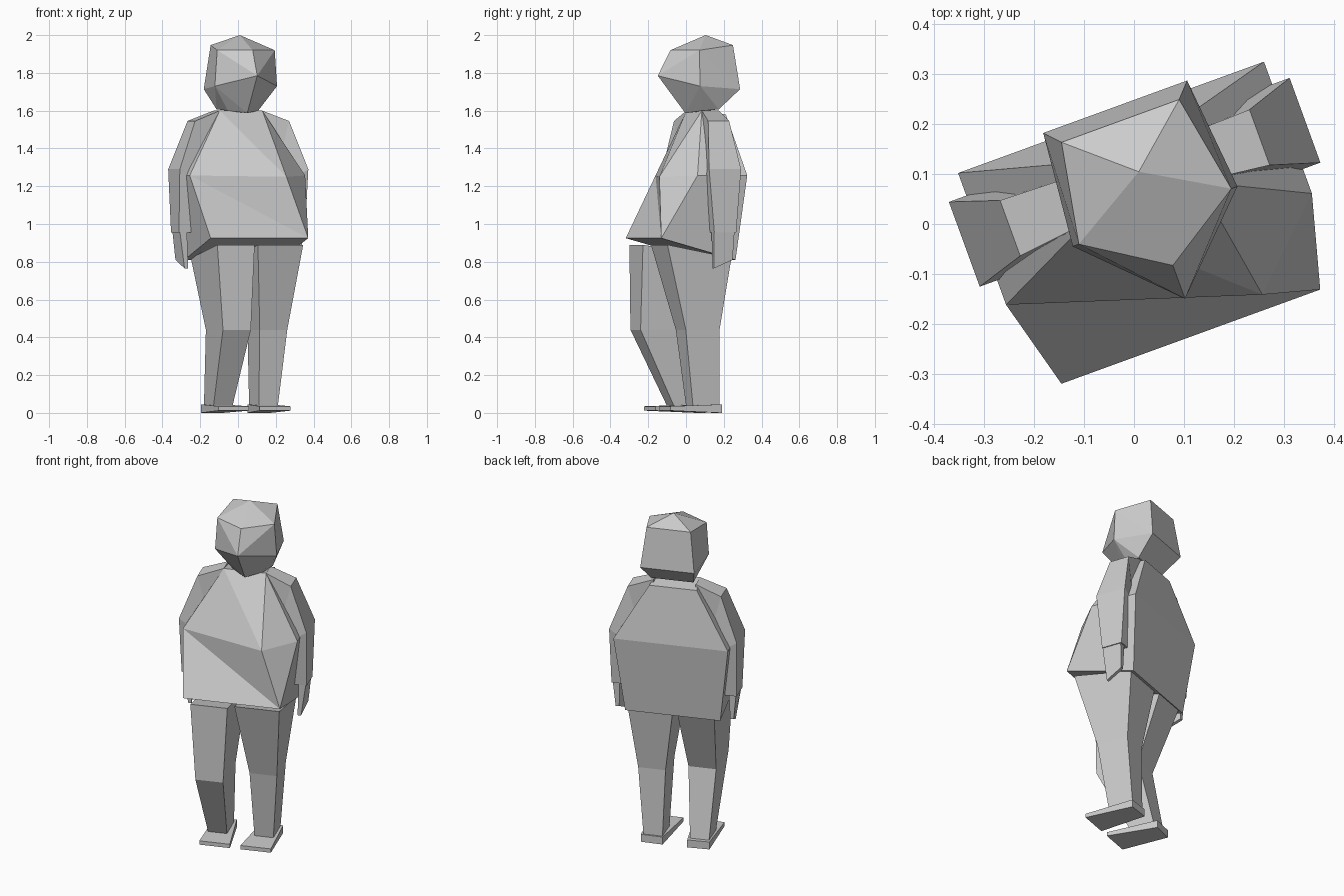
import bpy, bmesh
from math import radians

cube = bpy.data.objects.get("Cube")
if cube:
    bpy.data.objects.remove(cube)

grey = bpy.data.materials.new("plain grey")
grey.use_nodes = True
tint = (0.6, 0.6, 0.6, 1)
grey.diffuse_color = tint
grey.node_tree.nodes["Principled BSDF"].inputs["Base Color"].default_value = tint


def finish(name, bm):
    """Turn a bmesh into a flat-shaded part of the turned figure."""
    bmesh.ops.recalc_face_normals(bm, faces=bm.faces)
    mesh = bpy.data.meshes.new(name)
    bm.to_mesh(mesh)
    bm.free()
    mesh.materials.append(grey)
    obj = bpy.data.objects.new(name, mesh)
    obj.location = (0.028, 0.01, 0)
    obj.rotation_euler.z = radians(20)
    bpy.context.collection.objects.link(obj)


def hull(name, points):
    bm = bmesh.new()
    for p in points:
        bm.verts.new(p)
    bmesh.ops.convex_hull(bm, input=bm.verts)
    finish(name, bm)


def loft(name, rings):
    """Skin four-cornered rings and close both ends."""
    bm = bmesh.new()
    loops = [[bm.verts.new(p) for p in ring] for ring in rings]
    for a, b in zip(loops, loops[1:]):
        for i in range(4):
            j = (i + 1) % 4
            bm.faces.new((a[i], a[j], b[j], b[i]))
    bm.faces.new(loops[0])
    bm.faces.new(loops[-1])
    finish(name, bm)


def pair(x, y, z):
    return [(-x, y, z), (x, y, z)]


def rect(x, y, wide, deep, z, drop=0):
    return [(x, y, z), (x + wide, y, z),
            (x + wide, y + deep, z - drop), (x, y + deep, z - drop)]


# Head: faceted skull with a pointed face and a narrow chin
skull = [(0, 0.095, 2), (0, -0.104, 1.92), (0, -0.175, 1.785), (0, -0.02, 1.587)]
for spot in ((0.125, 0.203, 1.947), (0.162, 0, 1.92), (0.153, 0.233, 1.714),
             (0.175, 0, 1.73), (0.085, 0.045, 1.6), (0.12, 0.125, 1.607)):
    skull += pair(*spot)
hull("head", [(x + 0.015, y, z) for x, y, z in skull])

# Shirt: named corners, right side (r) and left side (l)
bm = bmesh.new()
corner = {}
for key, spot in {"neck": (0.12, 0.035, 1.6), "nape": (0.135, 0.165, 1.58),
                  "chest": (0.325, -0.064, 1.257), "back": (0.325, 0.216, 1.257),
                  "hem": (0.275, -0.25, 0.925), "tail": (0.27, 0.17, 0.81)}.items():
    for side, p in zip("rl", pair(*spot)):
        corner[key + "_" + side] = bm.verts.new(p)
corner["belly"] = bm.verts.new((0.163, -0.22, 1.25))
for names in ("neck_r neck_l belly", "neck_r belly chest_r", "chest_r belly hem_l",
              "chest_r hem_l hem_r", "neck_l chest_l belly", "belly chest_l hem_l",
              "neck_r chest_r back_r nape_r", "chest_r hem_r tail_r back_r",
              "neck_l nape_l back_l chest_l", "chest_l back_l tail_l hem_l",
              "nape_r back_r nape_l", "nape_l back_r back_l",
              "back_r tail_r back_l", "back_l tail_r tail_l",
              "hem_r hem_l tail_l tail_r", "neck_r nape_r nape_l neck_l"):
    bm.faces.new([corner[n] for n in names.split()])
finish("shirt", bm)

# Arms, hands and feet are the same on both sides
for side, s in (("right", -1), ("left", 1)):

    def band(inner, outer, front, back, z_in, z_out):
        return [(s * inner, front, z_in), (s * outer, front, z_out),
                (s * outer, back, z_out), (s * inner, back, z_in)]

    loft(side + "_arm", [
        band(0.1, 0.12, 0.035, 0.132, 1.45, 1.6),
        band(0.2, 0.265, 0.018, 0.136, 1.3, 1.545),
        band(0.27, 0.362, -0.012, 0.168, 1.23, 1.29),
        band(0.285, 0.355, 0.02, 0.143, 0.955, 0.955)])
    loft(side + "_hand", [
        band(0.31, 0.35, 0.02, 0.135, 0.96, 0.96),
        [(s * 0.3, 0.03, 0.765), (s * 0.32, 0.03, 0.765),
         (s * 0.335, 0.13, 0.81), (s * 0.315, 0.13, 0.81)]])
    sole = [(0.03, -0.172), (0.203, -0.172), (0.195, 0.12), (0.07, 0.125)]
    loft(side + "_foot", [
        [(s * x, y, 0.012 if y < 0 else 0) for x, y in sole],
        [(s * x, y, 0.035 if y < 0 else 0.045) for x, y in sole]])

# Legs: hip, knee and ankle sections in mid stride
loft("right_leg", [rect(-0.235, -0.244, 0.21, 0.41, 0.89, 0.07),
                   rect(-0.205, -0.249, 0.157, 0.265, 0.44),
                   rect(-0.186, -0.049, 0.107, 0.147, 0.035)])
loft("left_leg", [rect(0.006, -0.21, 0.255, 0.36, 0.89, 0.07),
                  rect(0.06, -0.09, 0.155, 0.19, 0.44),
                  rect(0.074, -0.037, 0.107, 0.15, 0.035)])
